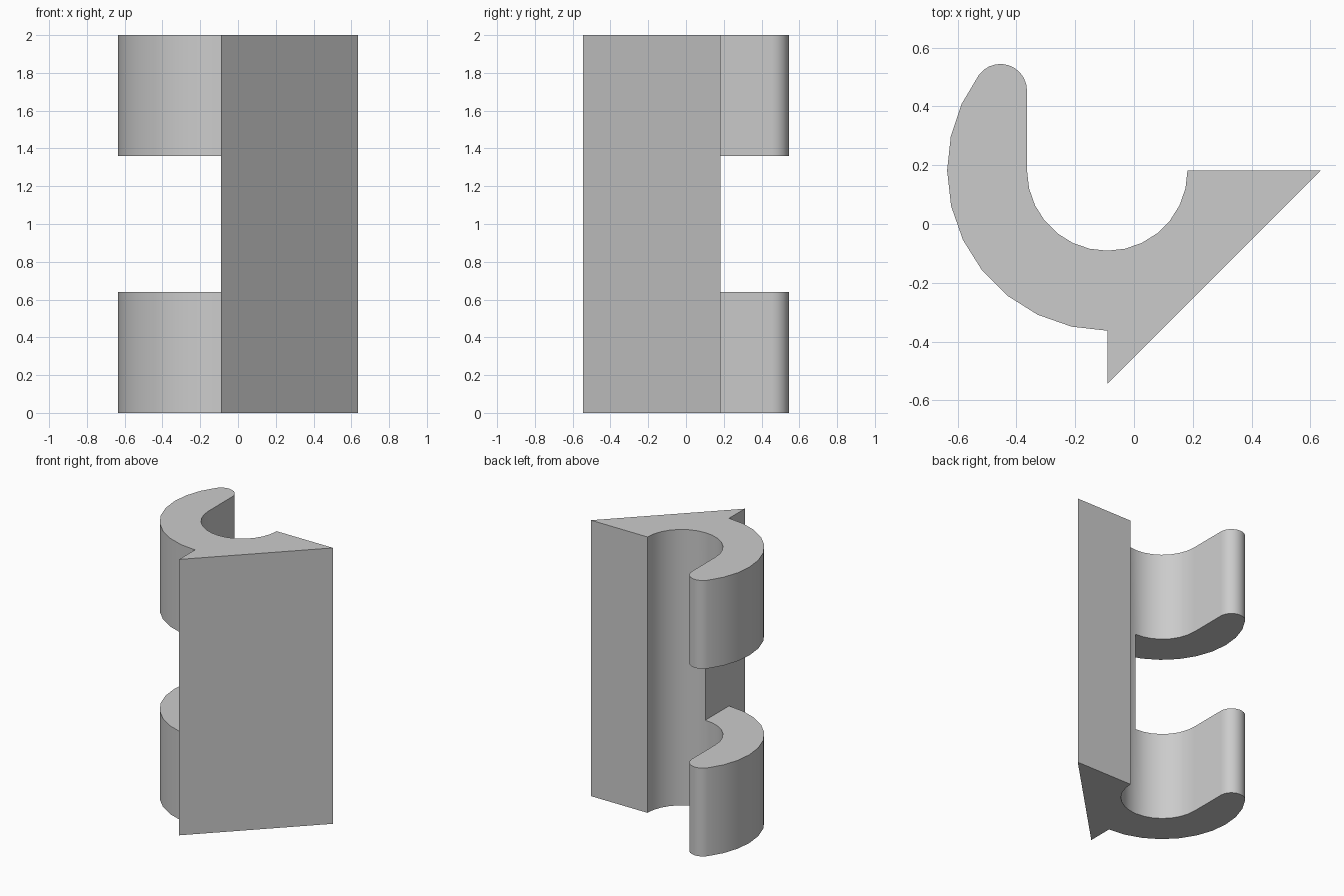
import bpy
import bmesh
from math import sin, cos, radians

if "Cube" in bpy.data.objects:
    bpy.data.objects.remove(bpy.data.objects["Cube"], do_unlink=True)

HEIGHT = 2.0
AXIS_X, AXIS_Y = -0.091, 0.182      # centre of the round channel
INNER, OUTER = 0.273, 0.545         # channel and hook radii
TIP = (OUTER - INNER) / 3           # rounded end of the hook
TIP_X, TIP_Y = AXIS_X - INNER - TIP, 0.454
TIP_ANGLE = 143.2                   # where the hook's back meets its tip


def arc(cx, cy, radius, start, end, steps):
    angles = [radians(start + (end - start) * i / steps) for i in range(steps + 1)]
    return [(cx + radius * cos(a), cy + radius * sin(a)) for a in angles]


def prism(name, outline, bottom, top):
    bm = bmesh.new()
    face = bm.faces.new([bm.verts.new((x, y, bottom)) for x, y in outline])
    extruded = bmesh.ops.extrude_face_region(bm, geom=[face])["geom"]
    verts = [v for v in extruded if isinstance(v, bmesh.types.BMVert)]
    bmesh.ops.translate(bm, verts=verts, vec=(0, 0, top - bottom))
    bmesh.ops.recalc_face_normals(bm, faces=bm.faces)
    mesh = bpy.data.meshes.new(name)
    bm.to_mesh(mesh)
    bm.free()
    obj = bpy.data.objects.new(name, mesh)
    bpy.context.collection.objects.link(obj)
    return obj


grey = bpy.data.materials.new("light grey")
grey.use_nodes = True
grey.diffuse_color = (0.6, 0.6, 0.6, 1)
grey.node_tree.nodes["Principled BSDF"].inputs["Base Color"].default_value = (0.6, 0.6, 0.6, 1)

# Wedge block with a round channel that runs on into a hook
outline = [(AXIS_X, -OUTER), (AXIS_X + 2 * INNER + 0.18, AXIS_Y)]
outline += arc(AXIS_X, AXIS_Y, INNER, 0, -90, 7)
outline += arc(AXIS_X, AXIS_Y, INNER, -90, -180, 7)[1:]
outline += arc(TIP_X, TIP_Y, TIP, 0, TIP_ANGLE, 10)
outline += arc(AXIS_X, AXIS_Y, OUTER, TIP_ANGLE, 180, 3)[1:]
outline += arc(AXIS_X, AXIS_Y, OUTER, 180, 270, 7)[1:]
clip = prism("hook_clip", outline, 0, HEIGHT)
clip.data.materials.append(grey)

# Gap that leaves an upper and a lower hook
gap = prism("gap_cutter", [(-1, -1), (AXIS_X, -1), (AXIS_X, 1), (-1, 1)], 0.64, 1.36)
gap.hide_render = True
cut = clip.modifiers.new("gap", 'BOOLEAN')
cut.operation = 'DIFFERENCE'
cut.solver = 'EXACT'
cut.object = gap

for obj in bpy.context.selected_objects:
    obj.select_set(False)
clip.select_set(True)
bpy.context.view_layer.objects.active = clip
bpy.ops.object.modifier_apply(modifier=cut.name)
bpy.data.objects.remove(gap, do_unlink=True)
bpy.ops.object.shade_smooth_by_angle(angle=radians(30))
